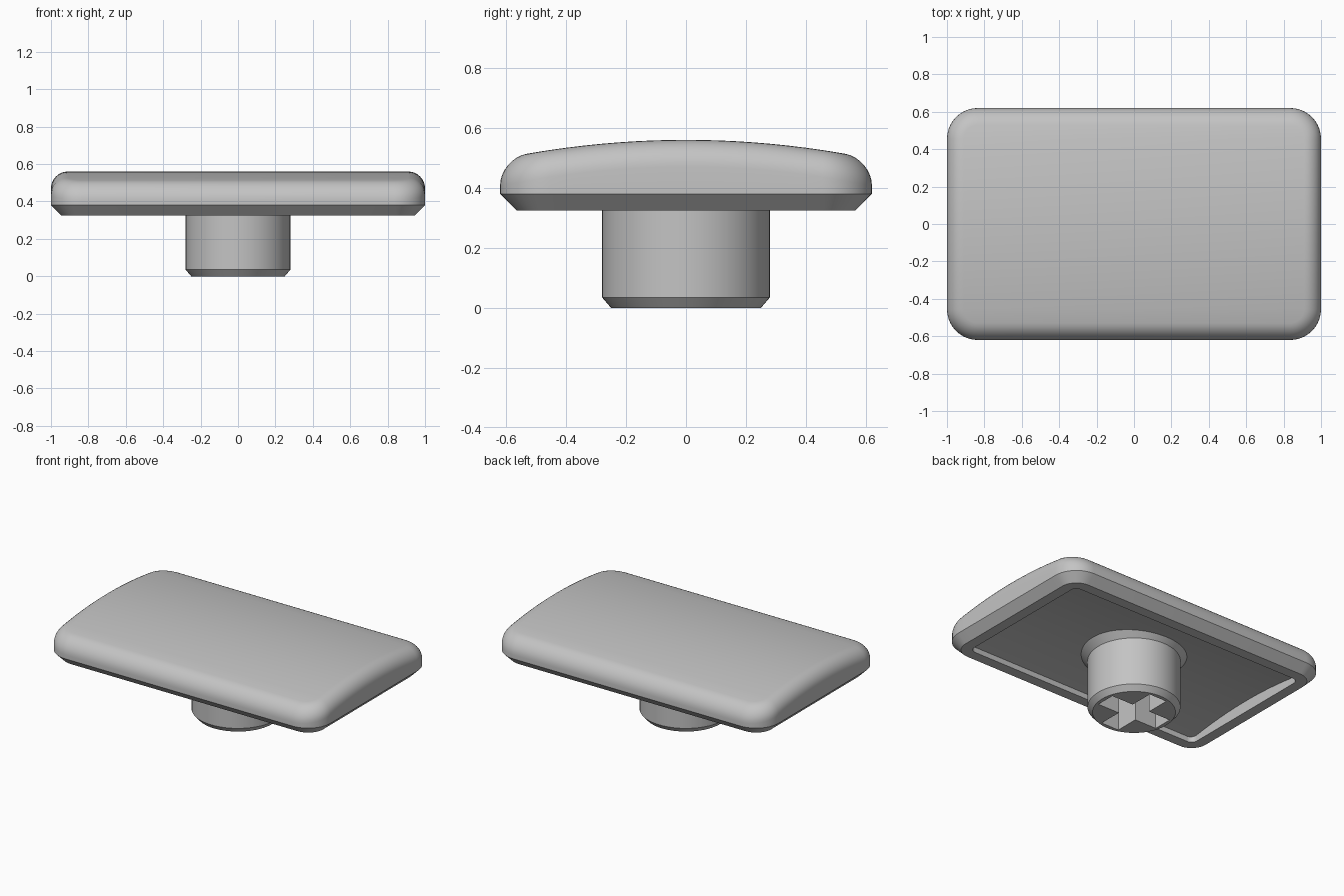
import bpy, bmesh, math

cube = bpy.data.objects.get("Cube")
if cube:
    bpy.data.objects.remove(cube, do_unlink=True)

grey = bpy.data.materials.new("plain_grey")
grey.use_nodes = True
colour = (0.55, 0.55, 0.55, 1)
grey.diffuse_color = colour
grey.node_tree.nodes["Principled BSDF"].inputs["Base Color"].default_value = colour

HALF_X, HALF_Y, CORNER = 1.0, 0.62, 0.165


def finish(bm, name):
    bmesh.ops.recalc_face_normals(bm, faces=bm.faces)
    mesh = bpy.data.meshes.new(name)
    bm.to_mesh(mesh)
    bm.free()
    mesh.materials.append(grey)
    obj = bpy.data.objects.new(name, mesh)
    bpy.context.collection.objects.link(obj)
    return obj


def smooth(obj):
    bpy.ops.object.select_all(action='DESELECT')
    obj.select_set(True)
    bpy.context.view_layer.objects.active = obj
    bpy.ops.object.shade_smooth_by_angle(angle=math.radians(30))


def outline(inset):
    """Rounded rectangle: right half from front to back, then its mirror."""
    r = CORNER - inset
    cx, cy = HALF_X - CORNER, HALF_Y - CORNER
    corner = [(cx + r * math.sin(a), cy + r * math.cos(a))
              for a in (math.pi / 2 * i / 10 for i in range(11))]
    side = [(HALF_X - inset, cy * (1 - i / 8)) for i in range(1, 8)]
    back = corner + side
    half = [(x, -y) for x, y in back] + [(HALF_X - inset, -cy)]
    half = half[:-1] + [(HALF_X - inset, 0)] + back[::-1]
    return half + [(-x, y) for x, y in reversed(half)]


def flat(z):
    return lambda y: z


def crown(z, k):
    return lambda y: z - k * y * y


# Cap: hollow underside, chamfered rim and rounded crowned top
bm = bmesh.new()
sections = [(0.125, crown(0.40, 0.16)), (0.125, flat(0.325)),
            (0.055, flat(0.325)), (0, flat(0.38))]
ROUND = 0.09
for i in range(9):
    a = math.pi / 2 * i / 8
    sections.append((ROUND * (1 - math.cos(a)),
                     crown(0.56 - ROUND * (1 - math.sin(a)), 0.165)))
rings = [[bm.verts.new((x, y, z(y))) for x, y in outline(d)] for d, z in sections]
n = len(rings[0])
for low, high in zip(rings, rings[1:]):
    for i in range(n):
        j = (i + 1) % n
        bm.faces.new((low[i], low[j], high[j], high[i]))
for ring in (rings[0], rings[-1]):
    for i in range(n // 2 - 1):
        bm.faces.new((ring[i], ring[i + 1], ring[n - 2 - i], ring[n - 1 - i]))
smooth(finish(bm, "cap"))

# Stem: turned post with chamfered foot and flared root
bm = bmesh.new()
previous = None
for r, z in [(0.25, 0), (0.28, 0.035), (0.28, 0.355), (0.325, 0.40), (0.325, 0.43)]:
    ring = [bm.verts.new((r * math.cos(math.tau * i / 64), r * math.sin(math.tau * i / 64), z))
            for i in range(64)]
    if previous:
        for i in range(64):
            j = (i + 1) % 64
            bm.faces.new((previous[i], previous[j], ring[j], ring[i]))
    else:
        bm.faces.new(ring)
    previous = ring
bm.faces.new(previous)
stem = finish(bm, "stem")

# Cross-shaped socket cut up into the stem
L, W = 0.225, 0.065
quarter = [(L, -W), (L, W), (W, W)]
bm = bmesh.new()
points = []
for turn in range(4):
    points += quarter
    quarter = [(-y, x) for x, y in quarter]
base = bm.faces.new([bm.verts.new((x, y, -0.1)) for x, y in points])
top = bmesh.ops.extrude_face_region(bm, geom=[base])["geom"]
bmesh.ops.translate(bm, vec=(0, 0, 0.47),
                    verts=[v for v in top if isinstance(v, bmesh.types.BMVert)])
cutter = finish(bm, "socket_cutter")
cutter.hide_render = True
cut = stem.modifiers.new("socket", 'BOOLEAN')
cut.operation, cut.solver, cut.object = 'DIFFERENCE', 'EXACT', cutter
bpy.context.view_layer.objects.active = stem
bpy.ops.object.modifier_apply(modifier=cut.name)
bpy.data.objects.remove(cutter, do_unlink=True)
smooth(stem)
